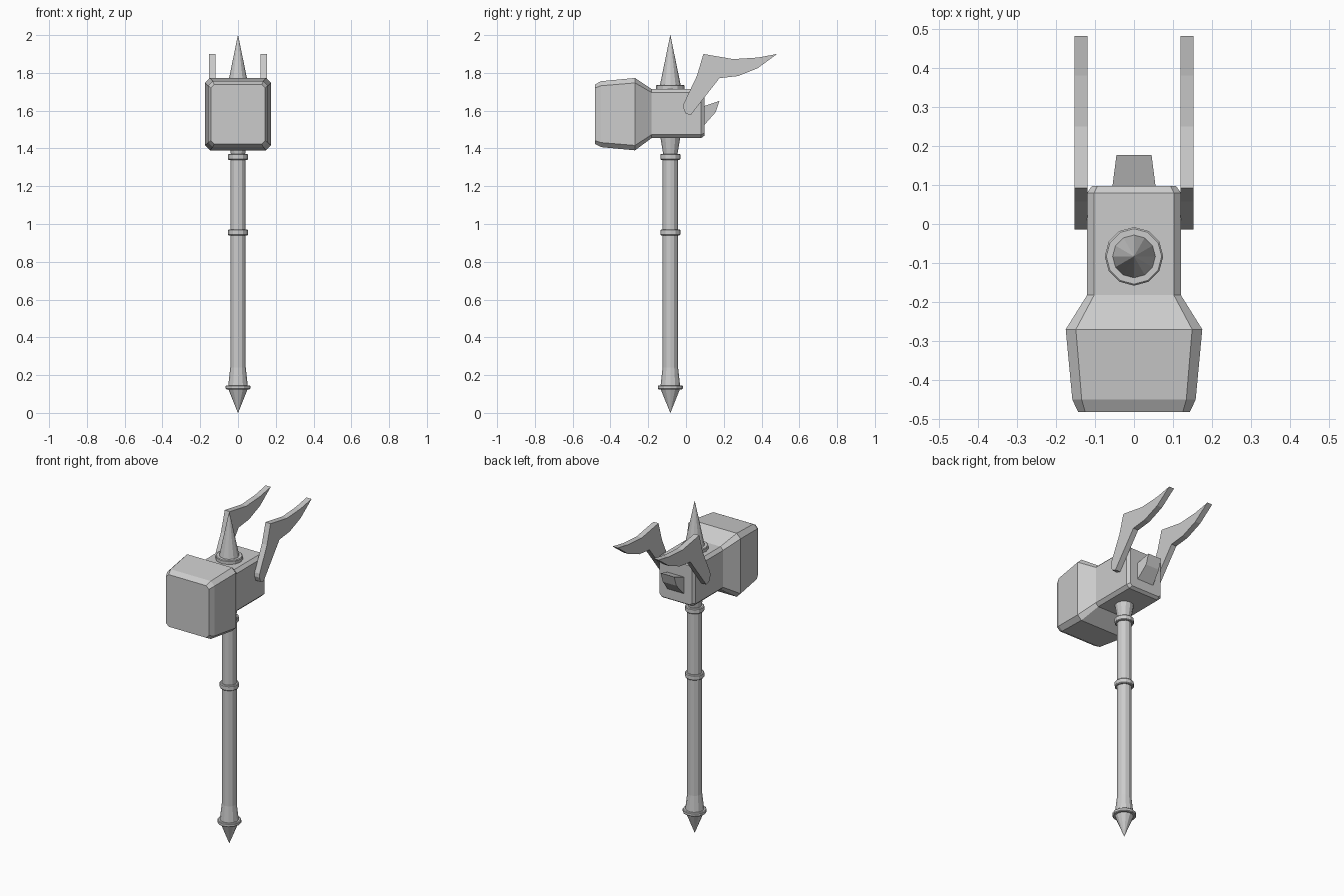
import bpy, bmesh, math

if "Cube" in bpy.data.objects:
    bpy.data.objects.remove(bpy.data.objects["Cube"])

AXIS_Y = -0.083  # the shaft stands slightly forward of centre


def finish(name, bm):
    bmesh.ops.recalc_face_normals(bm, faces=bm.faces)
    mesh = bpy.data.meshes.new(name)
    bm.to_mesh(mesh)
    bm.free()
    obj = bpy.data.objects.new(name, mesh)
    bpy.context.collection.objects.link(obj)
    return obj


def loft(name, rings):
    """Skin a list of equal-length point rings; cap both ends."""
    bm = bmesh.new()
    loops = [[bm.verts.new(p) for p in ring] for ring in rings]
    n = len(loops[0])
    for a, b in zip(loops, loops[1:]):
        for i in range(n):
            j = (i + 1) % n
            bm.faces.new((a[i], a[j], b[j], b[i]))
    bm.faces.new(loops[0])
    bm.faces.new(loops[-1])
    bmesh.ops.remove_doubles(bm, verts=bm.verts, dist=1e-5)
    return finish(name, bm)


def lathe(name, profile, sides=12):
    """Turn (radius, z) pairs around the shaft axis."""
    turns = [2 * math.pi * i / sides for i in range(sides)]
    return loft(name, [[(max(r, 0.0005) * math.cos(t),
                         AXIS_Y + max(r, 0.0005) * math.sin(t), z)
                        for t in turns] for r, z in profile])


def chamfered(y, hx, lo, hi, c):
    """Rectangular section with cut corners, in the xz plane."""
    return [(hx - c, y, lo), (hx, y, lo + c), (hx, y, hi - c), (hx - c, y, hi),
            (c - hx, y, hi), (-hx, y, hi - c), (-hx, y, lo + c), (c - hx, y, lo)]


# Shaft with flared ends, pommel point and top spike
lathe("pommel_spike", [(0, 0), (0.052, 0.128)])
lathe("pommel_flare", [(0.052, 0.142), (0.041, 0.24)])
lathe("shaft", [(0.041, 0.235), (0.041, 1.37)])
lathe("shaft_neck", [(0.036, 1.36), (0.053, 1.46)])
lathe("top_spike", [(0.056, 1.73), (0, 2.0)])

# Raised rings
for name, r, lo, hi in [("pommel_ring", 0.066, 0.125, 0.146),
                        ("grip_ring", 0.053, 0.94, 0.971),
                        ("neck_ring", 0.053, 1.34, 1.371),
                        ("spike_collar", 0.075, 1.705, 1.736)]:
    e = 0.004
    lathe(name, [(r - e, lo), (r, lo + e), (r, hi - e), (r - e, hi)])

# Hammer head: narrow block swelling to the heavy front face
loft("hammer_head", [chamfered(*s) for s in [
    (0.097, 0.108, 1.467, 1.702, 0.014),
    (0.080, 0.120, 1.455, 1.714, 0.018),
    (-0.182, 0.120, 1.455, 1.714, 0.018),
    (-0.270, 0.175, 1.390, 1.773, 0.026),
    (-0.450, 0.158, 1.407, 1.756, 0.024),
    (-0.482, 0.143, 1.424, 1.738, 0.018)]])

# Rear wedge
wedge = [(0.09, 1.622, 0.056), (0.177, 1.652, 0.045),
         (0.157, 1.592, 0.045), (0.09, 1.516, 0.056)]
loft("rear_wedge", [[(s * w, y, z) for y, z, w in wedge] for s in (-1, 1)])

# Pair of swept-back horns
horn = [(-0.014, 1.615), (-0.002, 1.585), (0.025, 1.577), (0.177, 1.772),
        (0.275, 1.783), (0.38, 1.825), (0.482, 1.90), (0.38, 1.881),
        (0.25, 1.873), (0.092, 1.90), (0.058, 1.785), (-0.012, 1.638)]
for side, s in (("left", -1), ("right", 1)):
    loft(side + "_horn", [[(s * x, y, z) for y, z in horn]
                          for x in (0.119, 0.153)])
